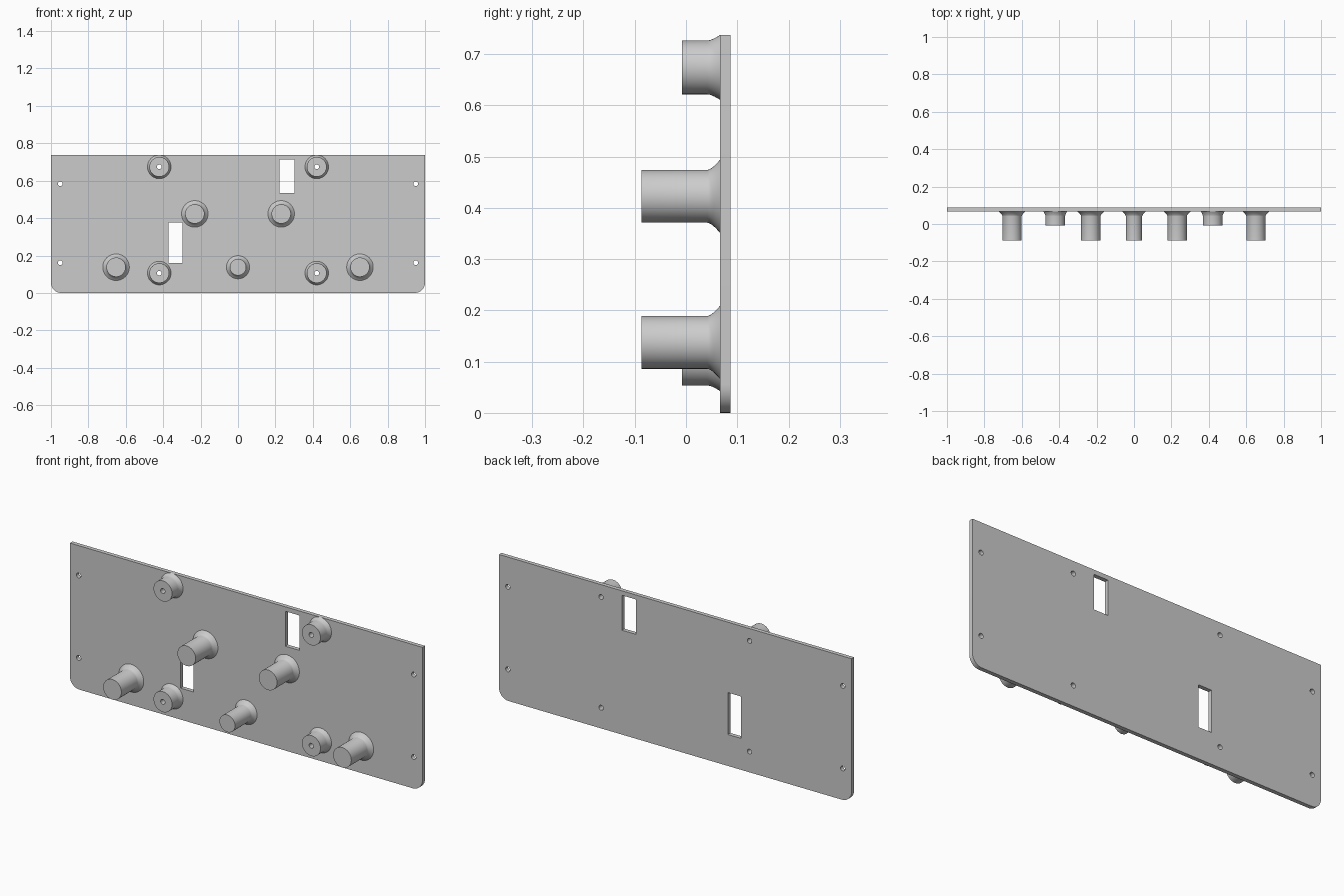
import bpy, bmesh
from math import sin, cos, pi, radians

if "Cube" in bpy.data.objects:
    bpy.data.objects.remove(bpy.data.objects["Cube"], do_unlink=True)

grey = bpy.data.materials.new("light_grey")
grey.use_nodes = True
colour = (0.6, 0.6, 0.6, 1)
grey.diffuse_color = colour
grey.node_tree.nodes["Principled BSDF"].inputs["Base Color"].default_value = colour

FRONT, BACK, TOP = 0.066, 0.087, 0.737   # plate faces and height
HOLE, SEG = 0.0125, 48
SHORT_X, SHORT_Z = 0.421, (0.106, 0.674)
SCREW_X, SCREW_Z = 0.95, (0.161, 0.584)


def arc(cx, cz, r, start, end, n):
    return [(cx + r * cos(start + (end - start) * i / n),
             cz + r * sin(start + (end - start) * i / n)) for i in range(n + 1)]


def rect(x0, x1, z0, z1):
    return [(x0, z0), (x1, z0), (x1, z1), (x0, z1)]


def add_object(name, mesh):
    mesh.materials.clear()
    mesh.materials.append(grey)
    ob = bpy.data.objects.new(name, mesh)
    bpy.context.collection.objects.link(ob)
    bpy.context.view_layer.objects.active = ob
    ob.select_set(True)
    bpy.ops.object.shade_smooth_by_angle(angle=radians(35))
    ob.select_set(False)
    return ob


# Panel outline: square top corners, rounded bottom corners, slots and holes
R = 0.055
loops = [[(1, TOP), (-1, TOP)] + arc(R - 1, R, R, pi, 1.5 * pi, 10)
         + arc(1 - R, R, R, 1.5 * pi, 2 * pi, 10),
         rect(0.222, 0.302, 0.535, 0.714),
         rect(-0.372, -0.298, 0.161, 0.376)]
for hx, zs in ((SHORT_X, SHORT_Z), (SCREW_X, SCREW_Z)):
    for z in zs:
        for side in (-1, 1):
            loops.append(arc(side * hx, z, HOLE, 0, 2 * pi, SEG)[:-1])

curve = bpy.data.curves.new("panel_outline", "CURVE")
curve.dimensions = "2D"
curve.fill_mode = "BOTH"
curve.extrude = (BACK - FRONT) / 2
for pts in loops:
    spline = curve.splines.new("POLY")
    spline.points.add(len(pts) - 1)
    for p, (x, z) in zip(spline.points, pts):
        p.co = (x, z, 0, 1)
    spline.use_cyclic_u = True
outline = bpy.data.objects.new("panel_outline", curve)
bpy.context.collection.objects.link(outline)
bpy.context.view_layer.update()
mesh = bpy.data.meshes.new_from_object(
    outline.evaluated_get(bpy.context.evaluated_depsgraph_get()))
bpy.data.objects.remove(outline, do_unlink=True)
bm = bmesh.new()
bm.from_mesh(mesh)
bmesh.ops.remove_doubles(bm, verts=bm.verts, dist=1e-5)
for v in bm.verts:
    v.co = (v.co.x, (FRONT + BACK) / 2 - v.co.z, v.co.y)
bmesh.ops.recalc_face_normals(bm, faces=bm.faces)
bm.to_mesh(mesh)
bm.free()
add_object("panel", mesh)


# Posts: lathed around y with a curved flare where they meet the panel
def post(name, x, z, r, flare, tip, bored=False):
    start = [(HOLE, FRONT), (HOLE, tip)] if bored else [(0, tip)]
    profile = start + [(r, tip)]
    for i in range(9):
        t = i / 8
        profile.append((r + (flare - r) * t ** 1.5, FRONT - 0.024 * (1 - t)))
    bm = bmesh.new()
    rings = [[bm.verts.new((x + pr * cos(2 * pi * k / SEG), y,
                            z + pr * sin(2 * pi * k / SEG)))
              for k in range(SEG)] for pr, y in profile]
    for a, b in zip(rings, rings[1:]):
        for k in range(SEG):
            n = (k + 1) % SEG
            bm.faces.new((a[k], a[n], b[n], b[k]))
    bmesh.ops.remove_doubles(bm, verts=bm.verts, dist=1e-6)
    bmesh.ops.recalc_face_normals(bm, faces=bm.faces)
    mesh = bpy.data.meshes.new(name)
    bm.to_mesh(mesh)
    bm.free()
    add_object(name, mesh)


for side, label in ((-1, "right"), (1, "left")):
    post(f"lower_tall_post_{label}", side * 0.652, 0.1375, 0.0515, 0.071, -0.087)
    post(f"upper_tall_post_{label}", side * 0.231, 0.4225, 0.0515, 0.071, -0.087)
    for z, level in zip(SHORT_Z, ("lower", "upper")):
        post(f"{level}_bored_post_{label}", side * SHORT_X, z, 0.0525, 0.063, -0.008, True)
post("centre_post", 0, 0.1375, 0.044, 0.062, -0.087)
